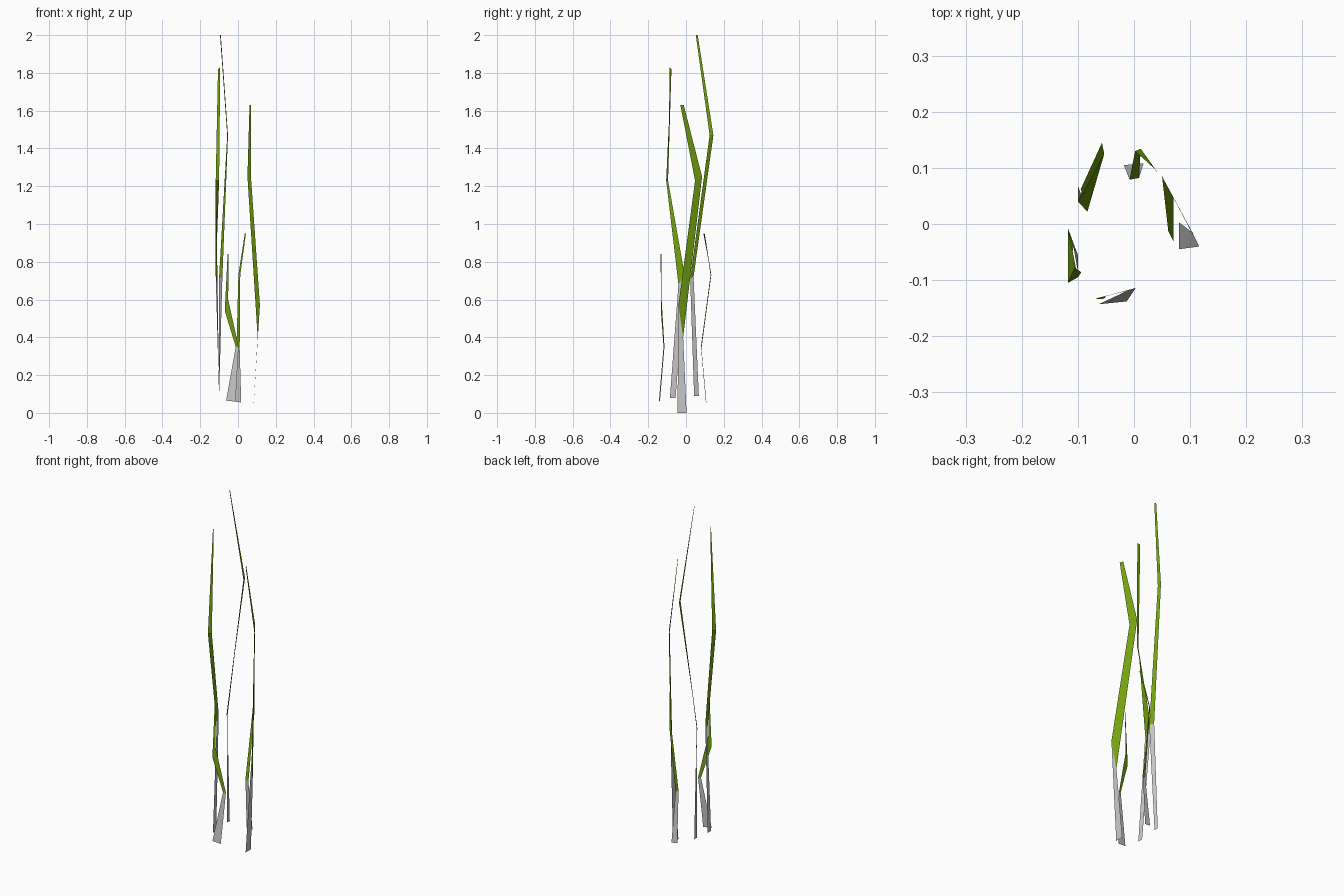
import bpy

green = bpy.data.materials.new("leaf_green")
green.diffuse_color = (0.18, 0.37, 0.005, 1)


def strip(name, rows, material=None):
    """Flat ribbon; each row is a (left, right) pair of points."""
    verts = [p for row in rows for p in row]
    faces = [(2*i, 2*i+1, 2*i+3, 2*i+2) for i in range(len(rows) - 1)]
    me = bpy.data.meshes.new(name)
    me.from_pydata(verts, [], faces)
    if material:
        me.materials.append(material)
    ob = bpy.data.objects.new(name, me)
    bpy.context.collection.objects.link(ob)


# Each blade: base, joint, bend and tip rows
blades = {
    "right": [((.08, -.045, 0), (.08, .003, 0)),
              ((.116, -.04, .57), (.104, -.015, .40)),
              ((.07, .048, 1.23), (.05, .085, 1.25)),
              ((.07, -.03, 1.63), (.061, -.012, 1.63))],
    "back": [((.017, .108, .055), (-.018, .105, .06)),
             ((.009, .082, .34), (-.008, .079, .35)),
             ((.012, .134, .73), (.002, .13, .73)),
             ((.042, .092, .95), (.036, .099, .95))],
    "back_left": [((-.1, .068, .09), (-.1, .043, .09)),
                  ((-.1, .04, .72), (-.083, .022, .71)),
                  ((-.057, .145, 1.47), (-.053, .125, 1.47)),
                  ((-.095, .062, 2.0), (-.091, .052, 2.0))],
    "left": [((-.1, -.055, .08), (-.1, -.085, .08)),
             ((-.118, -.007, .73), (-.108, -.04, .68)),
             ((-.1, -.095, 1.23), (-.118, -.105, 1.23)),
             ((-.094, -.086, 1.83), (-.106, -.077, 1.82))],
    "front": [((-.063, -.143, .065), (-.013, -.138, .06)),
              ((-.012, -.119, .35), (.003, -.114, .35)),
              ((-.07, -.133, .54), (-.052, -.129, .60)),
              ((-.055, -.134, .84), (-.05, -.130, .84))],
}
for side, rows in blades.items():
    strip(side + "_stem", rows[:2])
    strip(side + "_leaf", rows[1:], green)
